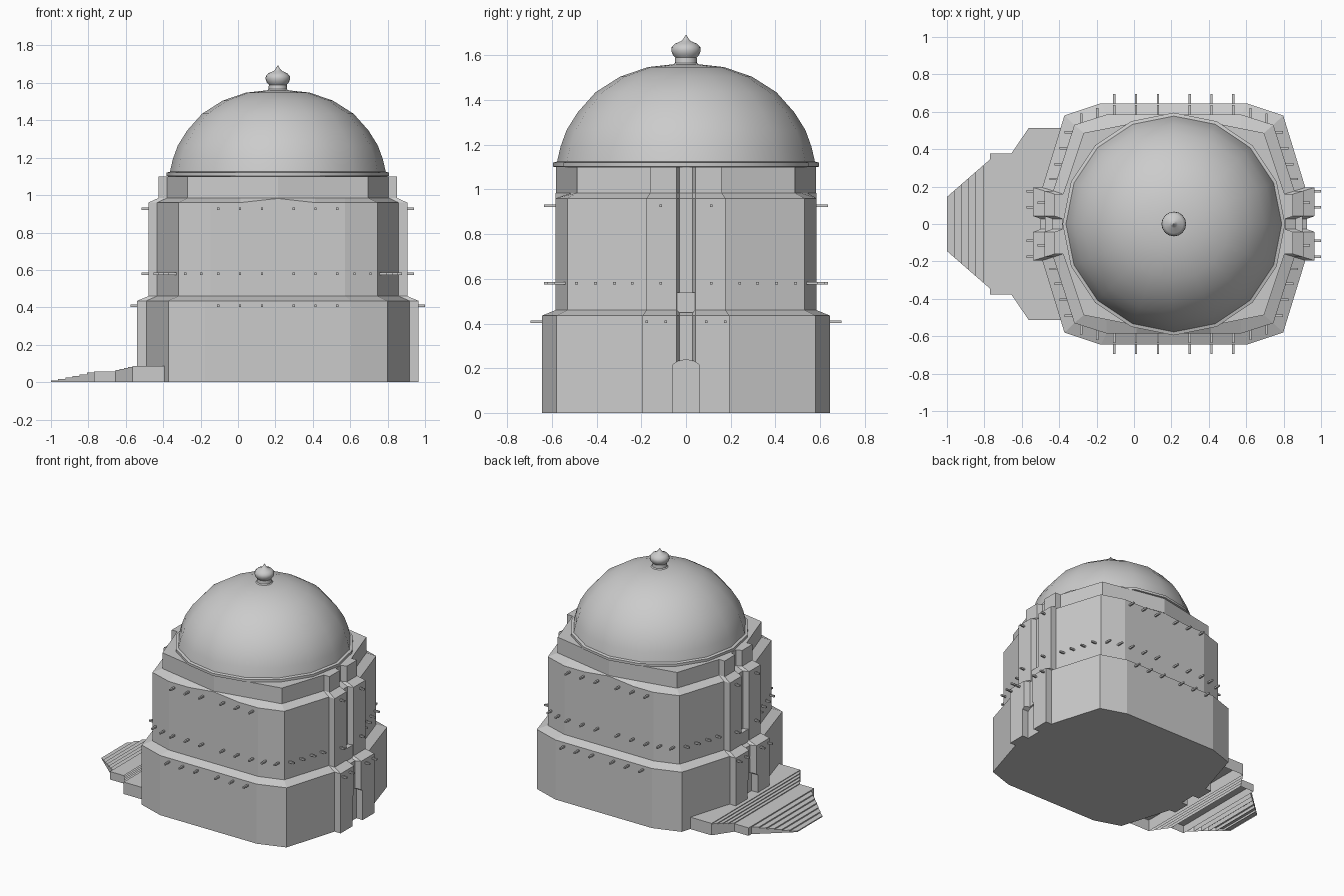
import bpy, bmesh, math

if "Cube" in bpy.data.objects:
    bpy.data.objects.remove(bpy.data.objects["Cube"])

CX = 0.213  # building axis


def make(name, verts, faces, smooth=False):
    me = bpy.data.meshes.new(name)
    me.from_pydata(verts, [], faces)
    bm = bmesh.new()
    bm.from_mesh(me)
    bmesh.ops.recalc_face_normals(bm, faces=bm.faces)
    bm.to_mesh(me)
    bm.free()
    ob = bpy.data.objects.new(name, me)
    bpy.context.collection.objects.link(ob)
    if smooth:
        bpy.ops.object.select_all(action='DESELECT')
        ob.select_set(True)
        bpy.context.view_layer.objects.active = ob
        bpy.ops.object.shade_smooth_by_angle(angle=math.radians(40))
    return ob


def loft(name, rings, smooth=False):
    n = len(rings[0])
    faces = [(k*n + i, k*n + (i+1) % n, (k+1)*n + (i+1) % n, (k+1)*n + i)
             for k in range(len(rings)-1) for i in range(n)]
    faces += [tuple(range(n))[::-1], tuple(range((len(rings)-1)*n, len(rings)*n))]
    return make(name, [v for r in rings for v in r], faces, smooth)


def box_data(verts, faces, lo, hi):
    b = len(verts)
    verts += [(x, y, z) for x in (lo[0], hi[0]) for y in (lo[1], hi[1]) for z in (lo[2], hi[2])]
    faces += [tuple(b+i for i in f) for f in ((0, 1, 3, 2), (4, 6, 7, 5), (0, 4, 5, 1),
                                              (2, 3, 7, 6), (0, 2, 6, 4), (1, 5, 7, 3))]


# Tiered body: portal face x, portal y, wall x, corner, front break, front inner, front centre y
LOWER = (.752, .195, .703, (.585, .58), (.39, .645), (.2, .645), .645)
MID = (.692, .177, .645, (.532, .53), (.36, .585), (.2, .585), .585)
UPPER = (.637, .16, .592, (.482, .487), (.36, .511), (.2, .543), .583)


def ring(t, z, zc=None):
    px, py, wx, c, f, g, cy = t
    q = [(px-.04, .028), (px, .042), (px, py), (wx, py), c, f, g]
    right = [(x, y, z) for x, y in q]
    mid = (0, cy, z if zc is None else zc)
    half = right + [mid] + [(-x, y, z) for x, y, z in reversed(right)]
    full = half + [(x, -y, z) for x, y, z in reversed(half)]
    return [(x + CX, y, z) for x, y, z in full]


body = loft("tiered_body", [ring(LOWER, 0), ring(LOWER, .435), ring(MID, .46),
                            ring(MID, .96, .982), ring(UPPER, .985), ring(UPPER, 1.1)])

# Arched door recesses at both ends
arch = [(-.06, -.05), (.06, -.05), (.06, .215), (.035, .232), (0, .238), (-.035, .232), (-.06, .215)]
for s in (-1, 1):
    cut = loft("door_cutter", [[(CX + s*d, y, z) for y, z in arch] for d in (.70, .85)])
    m = body.modifiers.new("door", 'BOOLEAN')
    m.operation = 'DIFFERENCE'
    m.solver = 'EXACT'
    m.object = cut
    bpy.context.view_layer.objects.active = body
    bpy.ops.object.modifier_apply(modifier=m.name)
    bpy.data.objects.remove(cut, do_unlink=True)

# Sills closing the foot of the middle grooves
v, f = [], []
for s in (-1, 1):
    a, b = sorted((CX + s*.63, CX + s*.688))
    box_data(v, f, (a, -.04, .45), (b, .04, .54))
make("groove_sills", v, f)

# Projecting beams, mirrored to four quadrants
v, f = [], []
T = .006


def peg_y(x, y, z, l=.05):
    for sx in (-1, 1):
        for sy in (-1, 1):
            a, b = sorted((sy*(y-.02), sy*(y+l)))
            box_data(v, f, (CX+sx*x-T, a, z-T), (CX+sx*x+T, b, z+T))


def peg_x(x, y, z, l=.036):
    for sx in (-1, 1):
        for sy in (-1, 1):
            a, b = sorted((CX+sx*(x-.02), CX+sx*(x+l)))
            box_data(v, f, (a, sy*y-T, z-T), (b, sy*y+T, z+T))


for x in (.085, .202, .318):
    peg_y(x, .645, .408)
    peg_y(x, .585, .58)
    peg_y(x, .585, .927)
for x in (.41, .495):
    peg_y(x, .585 - (x-.36)*.32, .58)
for y in (.49, .405, .32, .24):
    peg_x(.532 + (.53-y)*.32, y, .58, .04)
for y in (.09, .175):
    peg_x(.752, y, .408)
for z in (.58, .927):
    peg_x(.692, .113, z)
make("beam_ends", v, f)


def lathe(name, prof, n):
    return loft(name, [[(CX + r*math.cos(2*math.pi*i/n), r*math.sin(2*math.pi*i/n), z)
                        for i in range(n)] for r, z in prof], True)


# Dome with rim, and finial
lathe("dome", [(.57, 1.098), (.595, 1.102), (.595, 1.12), (.577, 1.125), (.562, 1.19), (.535, 1.265),
               (.485, 1.345), (.405, 1.435), (.295, 1.505), (.17, 1.548), (.06, 1.56)], 16)
lathe("finial", [(.062, 1.555), (.05, 1.566), (.048, 1.59), (.06, 1.604), (.066, 1.622), (.064, 1.637),
                 (.05, 1.652), (.022, 1.664), (.012, 1.675), (.002, 1.692)], 16)

# Entrance stairs: strips of (x start, x end, half width at start, half width at end, height)
strips = []
for i in range(6):
    x0 = -1 + i*.0383
    w = .145 + (x0+1)*.87
    strips.append((x0, x0+.0383, w, w+.0383*.87, .008 + i*.0085))
strips.append((-.77, -.655, .378, .378, .058))
for i in range(4):
    x0 = -.655 + i*.0225
    w = .378 + (x0+.655)*1.47
    strips.append((x0, x0+.0225, w, w+.033, .064 + i*.006))
strips.append((-.565, -.37, .512, .512, .087))
v, f = [], []
for x0, x1, w0, w1, z in strips:
    b = len(v)
    v += [(x, y, h) for h in (0, z) for x, y in ((x0, -w0), (x1, -w1), (x1, w1), (x0, w0))]
    f += [tuple(b+i for i in q) for q in ((4, 5, 6, 7), (0, 1, 5, 4), (2, 3, 7, 6), (3, 0, 4, 7))]
make("stairs", v, f)
